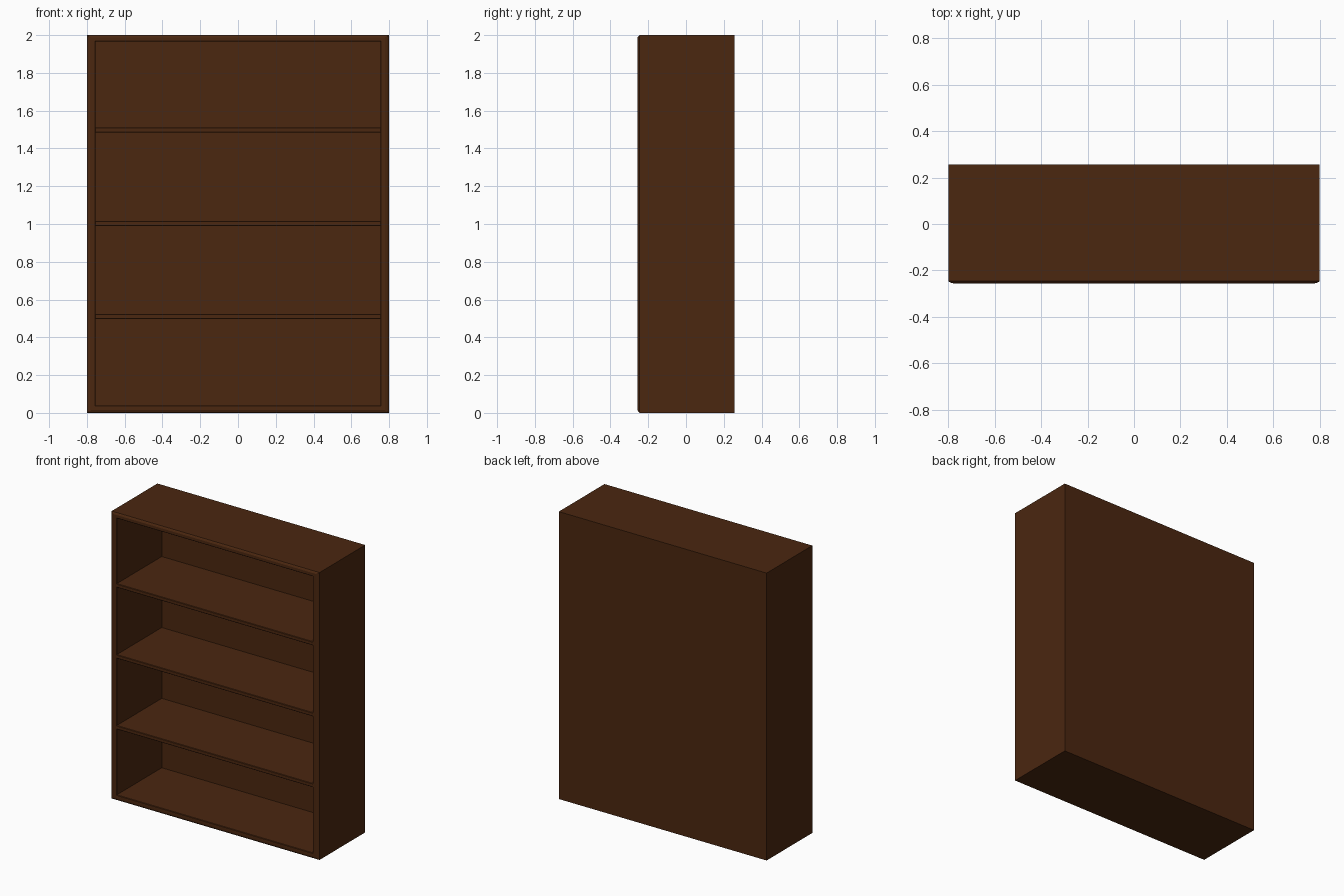
import bpy, bmesh

if "Cube" in bpy.data.objects:
    bpy.data.objects.remove(bpy.data.objects["Cube"])

W, H, D = 0.80, 2.0, 0.256      # half width, height, half depth
IX, Z0, Z1 = 0.755, 0.04, 1.965  # opening limits
BACK = 0.24                      # inner face of back panel

wood = bpy.data.materials.new("dark brown wood")
wood.diffuse_color = (0.07, 0.02, 0.005, 1)
wood.use_nodes = True
wood.node_tree.nodes["Principled BSDF"].inputs["Base Color"].default_value = wood.diffuse_color


def finish(name, bm):
    bmesh.ops.recalc_face_normals(bm, faces=bm.faces)
    me = bpy.data.meshes.new(name)
    bm.to_mesh(me)
    bm.free()
    me.materials.append(wood)
    ob = bpy.data.objects.new(name, me)
    bpy.context.collection.objects.link(ob)
    return ob


# Cabinet shell: rectangular loops from the outer back, round the
# softened front rim, and into the opening to the inner back
bm = bmesh.new()
loops = []
for x, y, lo, hi in [
    (W, D, 0, H),
    (W, -D + 0.010, 0, H),
    (W - 0.008, -D + 0.004, 0.005, H - 0.005),
    (W - 0.022, -D, 0.014, H - 0.012),
    (IX + 0.003, -D, Z0 - 0.003, Z1 + 0.003),
    (IX, -D + 0.003, Z0, Z1),
    (IX, BACK, Z0, Z1),
]:
    loops.append([bm.verts.new(p) for p in
                  [(-x, y, lo), (x, y, lo), (x, y, hi), (-x, y, hi)]])
for a, b in zip(loops, loops[1:]):
    for i in range(4):
        j = (i + 1) % 4
        bm.faces.new((a[i], a[j], b[j], b[i]))
bm.faces.new(loops[0])
bm.faces.new(loops[-1])
finish("cabinet_shell", bm)

# Three shelves with eased front edges
for n, z in enumerate((0.51, 1.003, 1.497)):
    bm = bmesh.new()
    bmesh.ops.create_cube(bm, size=1)
    for v in bm.verts:
        v.co.x *= 2 * IX
        v.co.y = BACK if v.co.y > 0 else -D
        v.co.z = z + v.co.z * 0.026
    front = [e for e in bm.edges
             if all(v.co.y < 0 for v in e.verts)
             and abs(e.verts[0].co.x - e.verts[1].co.x) > 0.1]
    bmesh.ops.bevel(bm, geom=front, offset=0.003, segments=1, affect='EDGES')
    finish("shelf_%d" % (n + 1), bm)
